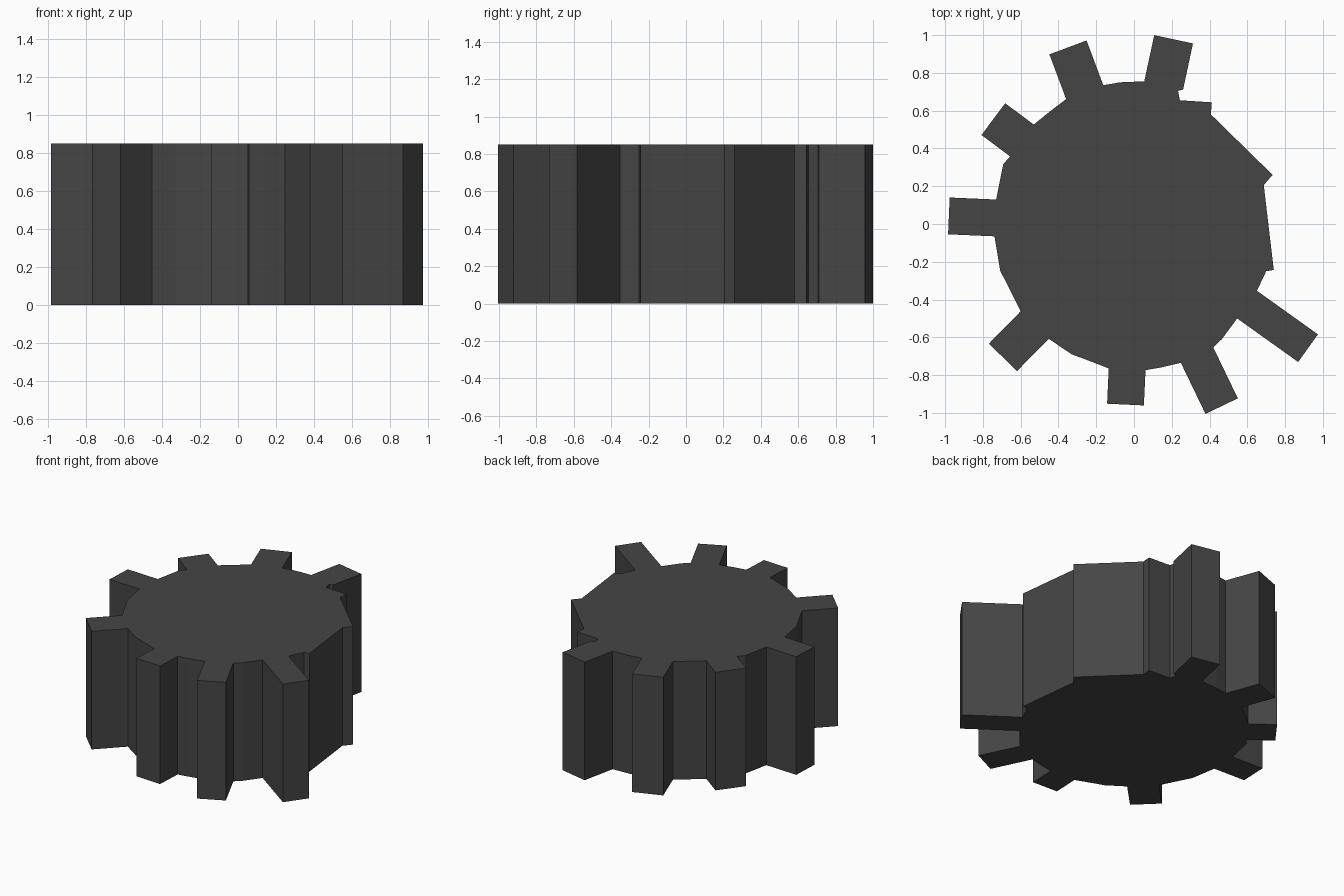
import bpy, bmesh
from math import radians, cos, sin

if "Cube" in bpy.data.objects:
    bpy.data.objects.remove(bpy.data.objects["Cube"])

HEIGHT = 0.85
ROOT = 0.75  # radius where teeth meet the body


def tooth(angle, width, tip, root=ROOT):
    """Four outline points of a radial tooth, counter-clockwise."""
    a, h = radians(angle), width / 2
    u, v = (cos(a), sin(a)), (-sin(a), cos(a))
    return [(u[0] * r + v[0] * s, u[1] * r + v[1] * s)
            for r, s in ((root, -h), (tip, -h), (tip, h), (root, h))]


# Outline: intact teeth with the rim points lying between them
outline = []
outline += tooth(-35.5, 0.18, 1.132, 0.735)
# Worn side, where the teeth are broken off
outline += [(0.70, -0.25), (0.74, -0.243), (0.687, 0.206), (0.734, 0.26),
            (0.407, 0.58), (0.412, 0.644), (0.243, 0.655), (0.233, 0.705)]
outline += tooth(77.9, 0.21, 1.0)
outline += [(-0.074, 0.75)]
outline += tooth(110.5, 0.21, 0.998, 0.745)
outline += [(-0.444, 0.597)]
outline += tooth(143.3, 0.21, 0.929, 0.74)
outline += [(-0.692, 0.317)]
outline += tooth(177.5, 0.195, 0.981, 0.735)
outline += [(-0.708, -0.248)]
outline += tooth(-134.5, 0.208, 0.99)
outline += [(-0.33, -0.69), (-0.254, -0.718)]
outline += tooth(-92.7, 0.195, 0.957, 0.77)
outline += [(0.14, -0.76)]
outline += tooth(-64.3, 0.19, 1.07, 0.77)
outline += [(0.465, -0.61)]

# Extruded cog
bm = bmesh.new()
base = bm.faces.new([bm.verts.new((x, y, 0)) for x, y in outline])
ext = bmesh.ops.extrude_face_region(bm, geom=[base], use_keep_orig=True)
top = [g for g in ext["geom"] if isinstance(g, bmesh.types.BMVert)]
bmesh.ops.translate(bm, verts=top, vec=(0, 0, HEIGHT))
bmesh.ops.recalc_face_normals(bm, faces=bm.faces[:])
bmesh.ops.triangulate(bm, faces=[f for f in bm.faces if len(f.verts) > 4])
mesh = bpy.data.meshes.new("cog_wheel")
bm.to_mesh(mesh)
bm.free()
cog = bpy.data.objects.new("cog_wheel", mesh)
bpy.context.collection.objects.link(cog)

# Dark iron colour
mat = bpy.data.materials.new("dark_iron")
mat.diffuse_color = (0.06, 0.06, 0.06, 1)
mat.use_nodes = True
mat.node_tree.nodes["Principled BSDF"].inputs["Base Color"].default_value = mat.diffuse_color
mesh.materials.append(mat)
